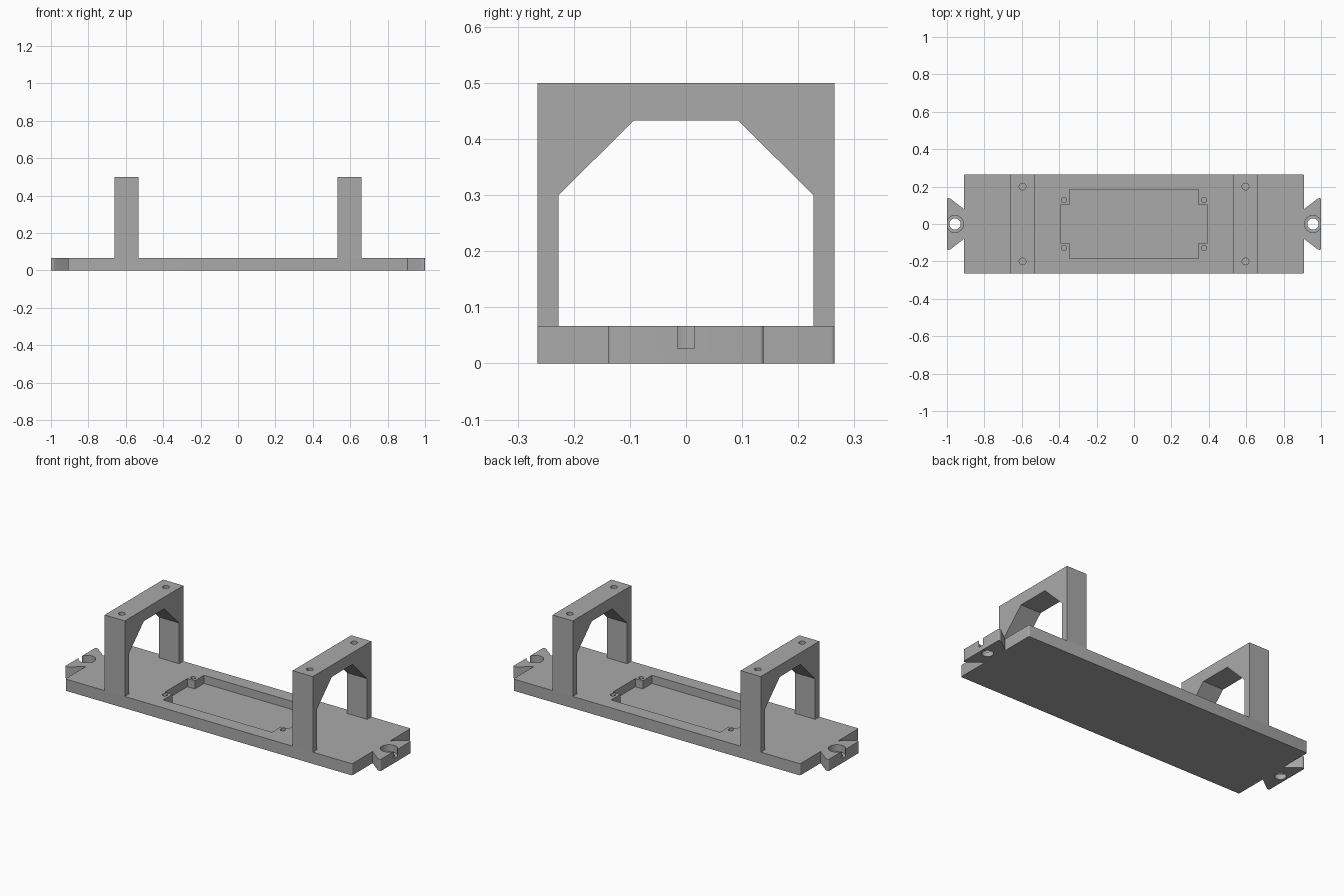
import bpy, bmesh
from mathutils import Vector

if "Cube" in bpy.data.objects:
    bpy.data.objects.remove(bpy.data.objects["Cube"], do_unlink=True)

grey = bpy.data.materials.new("plain_grey")
grey.use_nodes = True
COLOUR = (0.4, 0.4, 0.4, 1)
grey.diffuse_color = COLOUR
grey.node_tree.nodes["Principled BSDF"].inputs["Base Color"].default_value = COLOUR

BASE_TOP = 0.067
POCKET_FLOOR = 0.02


def make_object(name, bm):
    bmesh.ops.recalc_face_normals(bm, faces=bm.faces)
    mesh = bpy.data.meshes.new(name)
    bm.to_mesh(mesh)
    bm.free()
    mesh.materials.append(grey)
    obj = bpy.data.objects.new(name, mesh)
    bpy.context.collection.objects.link(obj)
    return obj


def extrude(name, points, offset, rounded=None):
    """Extrude a closed outline; optionally round the edges picked by a rule."""
    bm = bmesh.new()
    face = bm.faces.new([bm.verts.new(p) for p in points])
    new = bmesh.ops.extrude_face_region(bm, geom=[face])["geom"]
    bmesh.ops.translate(bm, vec=offset,
                        verts=[v for v in new if isinstance(v, bmesh.types.BMVert)])
    if rounded:
        edges = [e for e in bm.edges
                 if abs(e.verts[0].co.z - e.verts[1].co.z) > 0.01 and rounded(e.verts[0].co)]
        bmesh.ops.bevel(bm, geom=edges, offset=0.006, segments=4, profile=0.5, affect='EDGES')
    return make_object(name, bm)


def cylinder(name, x, y, z0, z1, radius, sides=40):
    bm = bmesh.new()
    bmesh.ops.create_cone(bm, cap_ends=True, segments=sides, radius1=radius,
                          radius2=radius, depth=z1 - z0)
    bmesh.ops.translate(bm, vec=(x, y, (z0 + z1) / 2), verts=bm.verts)
    return make_object(name, bm)


def cut(target, cutters):
    for cutter in cutters:
        mod = target.modifiers.new("cut", 'BOOLEAN')
        mod.operation = 'DIFFERENCE'
        mod.solver = 'EXACT'
        mod.object = cutter
    bpy.context.view_layer.update()
    result = bpy.data.meshes.new_from_object(
        target.evaluated_get(bpy.context.evaluated_depsgraph_get()))
    target.modifiers.clear()
    target.data = result
    for cutter in cutters:
        bpy.data.objects.remove(cutter, do_unlink=True)


def smooth(obj):
    bpy.ops.object.select_all(action='DESELECT')
    obj.select_set(True)
    bpy.context.view_layer.objects.active = obj
    bpy.ops.object.shade_smooth_by_angle()


def four_way(quarter):
    """Mirror a quarter outline (x+, y+ going counter-clockwise) into a full loop."""
    half = quarter + [(-x, y) for x, y in reversed(quarter)]
    return half + [(-x, -y) for x, y in half]


# Base plate with a flared tab at each end
outline = four_way([(1.0, 0.138), (0.985, 0.138), (0.909, 0.08), (0.909, 0.265)])
base = extrude("base_plate", [(x, y, 0) for x, y in outline], Vector((0, 0, BASE_TOP)),
               rounded=lambda c: abs(c.y) > 0.1)

# Recessed tray with corner posts
pocket = four_way([(0.393, 0.102), (0.345, 0.102), (0.345, 0.185)])
cutters = [extrude("pocket_cutter", [(x, y, POCKET_FLOOR) for x, y in pocket],
                   Vector((0, 0, 0.1)))]

# Screw holes in the posts, and stepped holes in the tabs
for sx in (-1, 1):
    for sy in (-1, 1):
        cutters.append(cylinder("post_hole", sx * 0.374, sy * 0.128, POCKET_FLOOR, 0.1, 0.014, 24))
    cutters.append(cylinder("tab_hole", sx * 0.957, 0, -0.05, 0.1, 0.03))
    cutters.append(cylinder("tab_counterbore", sx * 0.957, 0, 0.027, 0.1, 0.0455))
cut(base, cutters)
smooth(base)

# Two upright arches with chamfered openings and screw holes in the top
half_arch = [(0.265, BASE_TOP), (0.265, 0.5)]
half_opening = [(0.093, 0.433), (0.227, 0.3), (0.227, BASE_TOP)]
arch = ([(y, z) for y, z in half_arch] + [(-y, z) for y, z in reversed(half_arch)]
        + [(-y, z) for y, z in reversed(half_opening)] + half_opening)
for side, x0 in (("right", -0.66), ("left", 0.532)):
    frame = extrude(side + "_arch", [(x0, y, z) for y, z in arch], Vector((0.128, 0, 0)))
    cut(frame, [cylinder("arch_hole", x0 + 0.064, sy * 0.2, 0.4, 0.6, 0.018, 32)
                for sy in (-1, 1)])
    smooth(frame)
